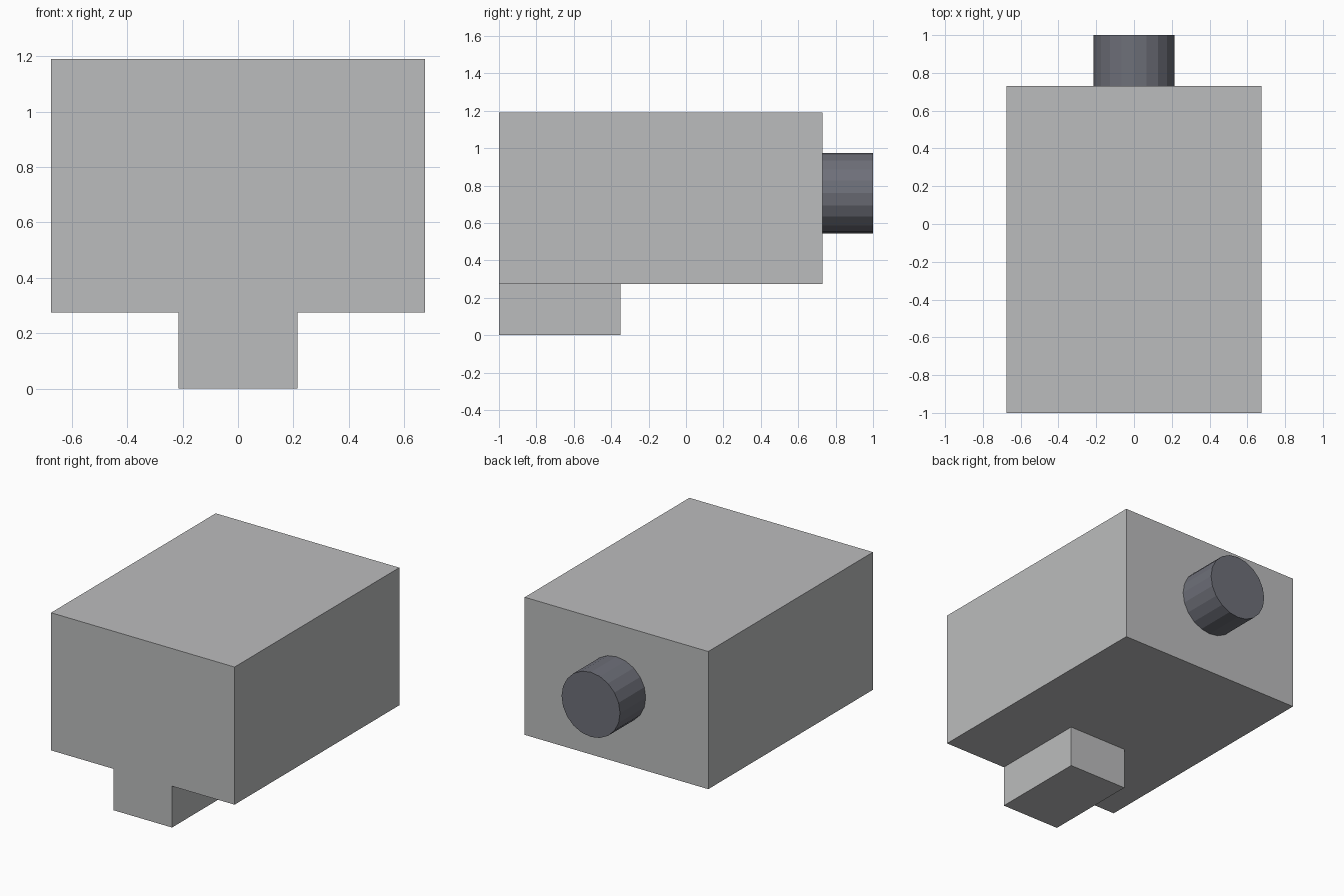
import bpy
import math

if "Cube" in bpy.data.objects:
    bpy.data.objects.remove(bpy.data.objects["Cube"])


def make_material(name, rgb):
    mat = bpy.data.materials.new(name)
    mat.diffuse_color = (*rgb, 1.0)
    mat.use_nodes = True
    mat.node_tree.nodes["Principled BSDF"].inputs["Base Color"].default_value = mat.diffuse_color
    return mat


light_grey = make_material("light grey", (0.50, 0.505, 0.51))
dark_grey = make_material("dark slate grey", (0.155, 0.16, 0.19))


def box(name, low, high, mat):
    """Axis-aligned box between two corners."""
    center = [(a + b) / 2 for a, b in zip(low, high)]
    bpy.ops.mesh.primitive_cube_add(size=1, location=center)
    obj = bpy.context.object
    obj.name = name
    obj.scale = [b - a for a, b in zip(low, high)]
    bpy.ops.object.transform_apply(location=False, rotation=False, scale=True)
    obj.data.materials.append(mat)
    return obj


# Main housing
box("housing", (-0.675, -1.0, 0.275), (0.675, 0.73, 1.19), light_grey)

# Mounting block under the front edge
box("mounting_block", (-0.215, -1.0, 0.0), (0.215, -0.35, 0.275), light_grey)

# Faceted knob on the back
bpy.ops.mesh.primitive_cylinder_add(
    vertices=20, radius=0.215, depth=0.27,
    location=(0, 0.865, 0.76), rotation=(math.pi / 2, 0, 0))
knob = bpy.context.object
knob.name = "rear_knob"
knob.data.materials.append(dark_grey)
